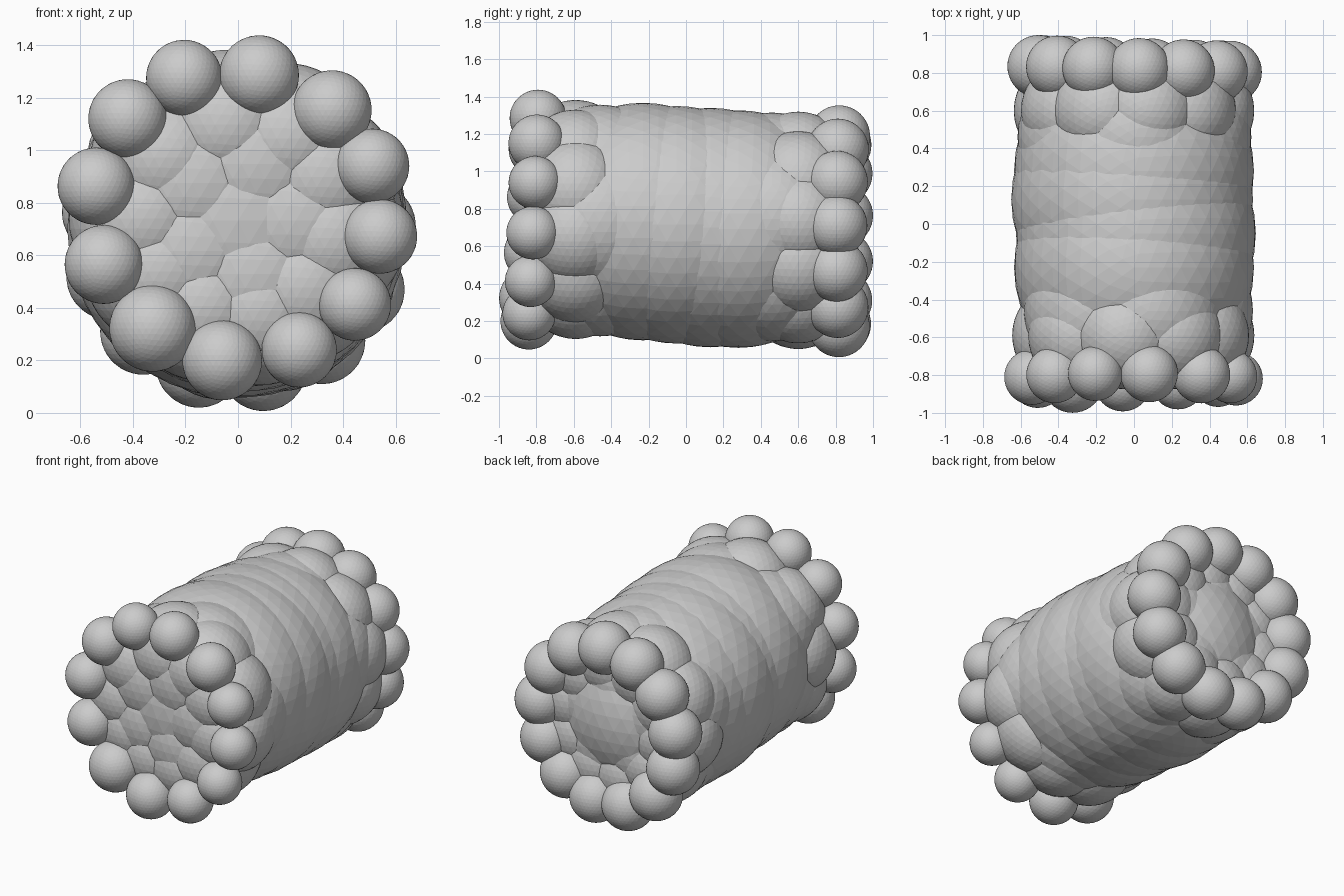
import bpy, bmesh
from math import sin, cos, radians
from mathutils import Matrix

if "Cube" in bpy.data.objects:
    bpy.data.objects.remove(bpy.data.objects["Cube"])


def sphere_cluster(name, balls):
    """One flat-faceted object made of overlapping icospheres (x, y, z, r)."""
    bm = bmesh.new()
    for x, y, z, r in balls:
        bmesh.ops.create_icosphere(bm, subdivisions=4, radius=r,
                                   matrix=Matrix.Translation((x, y, z)))
    mesh = bpy.data.meshes.new(name)
    bm.to_mesh(mesh)
    bm.free()
    obj = bpy.data.objects.new(name, mesh)
    bpy.context.collection.objects.link(obj)
    return obj


def ring(angles, y, z, spread, r):
    """Balls around the long axis at the given angles."""
    return [(spread * cos(radians(a)), y, z + spread * sin(radians(a)), r)
            for a in angles]


def even(count, start):
    return [start + 360 * i / count for i in range(count)]


# Body: large balls along the slightly sloping axis
sphere_cluster("body_core", [
    (0, -0.23, 0.732, 0.635),
    (0.01, -0.05, 0.715, 0.635),
    (-0.01, 0.13, 0.70, 0.64),
    (0, 0.28, 0.692, 0.635),
])

# End faces: broad balls that flatten each end
sphere_cluster("front_face", ring(even(5, 70), -0.46, 0.74, 0.22, 0.41))
sphere_cluster("back_face", ring(even(5, 160), 0.46, 0.685, 0.22, 0.41))

# Shoulders: medium balls filling out each end
front_angles = [97, 58, 26, -12, -47, -77, -112, -146, -180, 140]
sphere_cluster("front_shoulder", ring(front_angles, -0.59, 0.74, 0.36, 0.285))
sphere_cluster("back_shoulder", ring(even(10, 80), 0.60, 0.685, 0.36, 0.28))

# Front rim: twelve small balls (x, z, r), leaning back a little at the top
front = [
    (0.08, 1.285, 0.152), (-0.205, 1.275, 0.145), (-0.42, 1.12, 0.15),
    (-0.54, 0.863, 0.147), (-0.51, 0.565, 0.15), (-0.325, 0.322, 0.165),
    (-0.06, 0.20, 0.152), (0.233, 0.24, 0.143), (0.445, 0.413, 0.138),
    (0.54, 0.672, 0.142), (0.51, 0.94, 0.142), (0.357, 1.152, 0.152),
]
sphere_cluster("front_rim", [(x, -0.84 + 0.045 * (z - 0.2), z, r)
                             for x, z, r in front])

# Back rim: thirteen small balls, slightly further back on the left
sphere_cluster("back_rim", [(x, y - 0.03 * x, z, r) for x, y, z, r in
                            ring(even(13, 87), 0.82, 0.676, 0.513, 0.165)])
